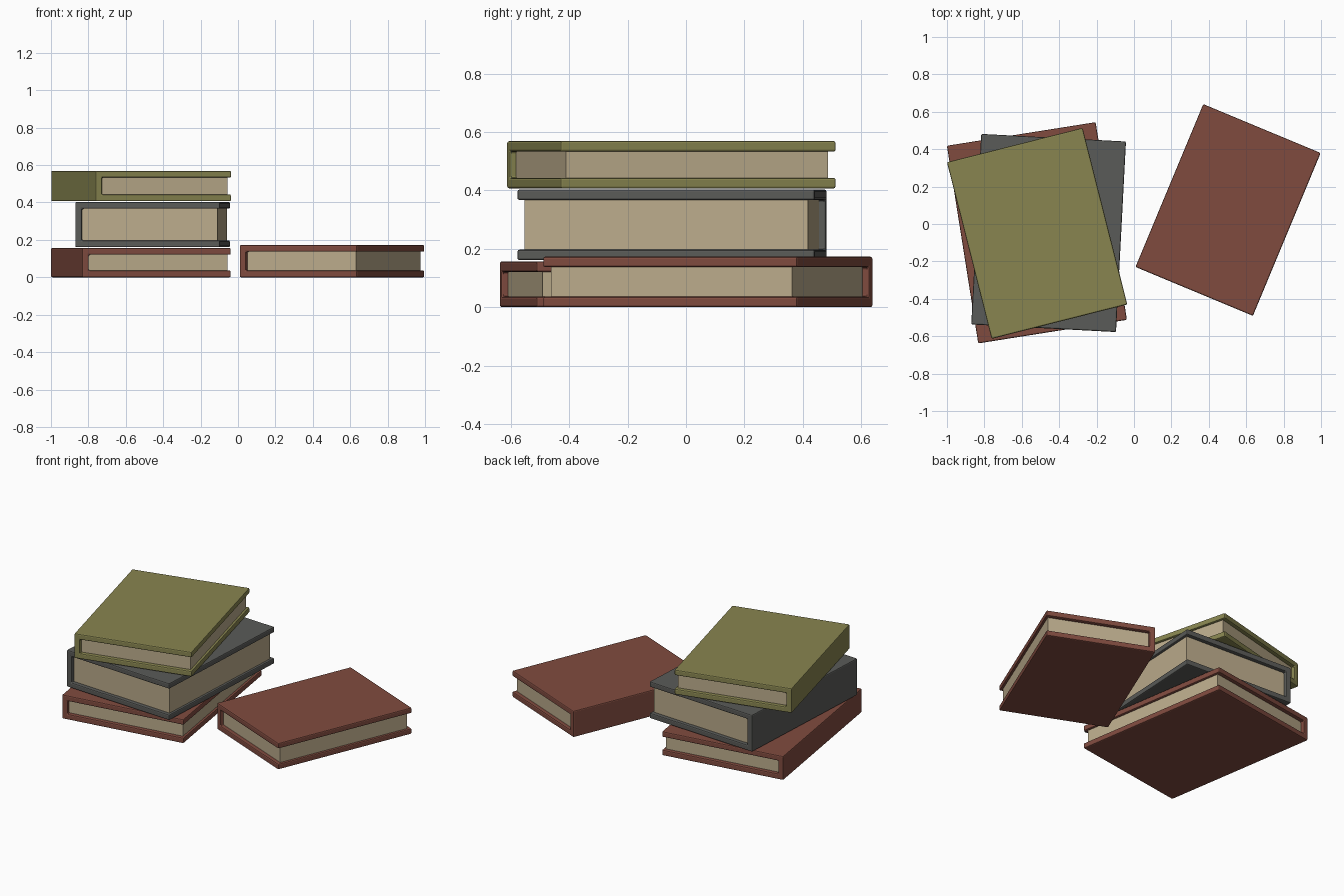
import bpy, bmesh, math

if "Cube" in bpy.data.objects:
    bpy.data.objects.remove(bpy.data.objects["Cube"])


def srgb(r, g, b):
    f = lambda c: c / 12.92 if c <= 0.04045 else ((c + 0.055) / 1.055) ** 2.4
    return tuple(f(v / 255) for v in (r, g, b)) + (1.0,)


def material(name, rgb):
    m = bpy.data.materials.new(name)
    m.diffuse_color = srgb(*rgb)
    m.use_nodes = True
    m.node_tree.nodes["Principled BSDF"].inputs["Base Color"].default_value = m.diffuse_color
    return m


RED = material("red cover", (128, 75, 63))
GREY = material("grey cover", (90, 91, 88))
OLIVE = material("olive cover", (136, 133, 80))
PAPER = material("paper", (188, 172, 140))

BOARD = 0.036      # cover board and spine thickness
FORE = 0.015       # page inset at the fore edge
ENDS = 0.024       # page inset at head and tail
BEVEL = 0.007


def prism(name, profile, y0, y1, mat, loc, angle, bevel):
    """Extrude an x-z profile along y."""
    bm = bmesh.new()
    face = bm.faces.new([bm.verts.new((x, y0, z)) for x, z in profile])
    ext = bmesh.ops.extrude_face_region(bm, geom=[face])
    verts = [v for v in ext["geom"] if isinstance(v, bmesh.types.BMVert)]
    bmesh.ops.translate(bm, verts=verts, vec=(0, y1 - y0, 0))
    bmesh.ops.recalc_face_normals(bm, faces=bm.faces)
    me = bpy.data.meshes.new(name)
    bm.to_mesh(me)
    bm.free()
    me.materials.append(mat)
    ob = bpy.data.objects.new(name, me)
    bpy.context.collection.objects.link(ob)
    ob.location = loc
    ob.rotation_euler.z = math.radians(angle)
    if bevel:
        mod = ob.modifiers.new("soft edges", "BEVEL")
        mod.width = bevel
        mod.segments = 2
        mod.limit_method = "ANGLE"
    return ob


def book(name, mat, x, y, z, w, l, h, angle):
    a, b, t = w / 2, l / 2, BOARD
    # C-shaped cover: two boards joined by the spine on the left
    cover = [(-a, 0), (a, 0), (a, t), (-a + t, t),
             (-a + t, h - t), (a, h - t), (a, h), (-a, h)]
    prism(name + "_cover", cover, -b, b, mat, (x, y, z), angle, BEVEL)
    # page block, slightly sunk into the cover
    e = 0.002
    x0, x1 = -a + t - e, a - FORE
    pages = [(x0, t - e), (x1, t - e), (x1, h - t + e), (x0, h - t + e)]
    prism(name + "_pages", pages, -b + ENDS, b - ENDS, PAPER, (x, y, z), angle, 0)


# stack of three and one lying beside it
book("bottom_book", RED, -0.519, -0.047, 0.0, 0.805, 1.07, 0.157, 9)
book("middle_book", GREY, -0.4565, -0.048, 0.161, 0.775, 1.02, 0.242, -3)
book("top_book", OLIVE, -0.518, -0.05, 0.407, 0.748, 0.974, 0.162, 14.2)
book("loose_book", RED, 0.503, 0.075, 0.0, 0.68, 0.943, 0.173, -22.6)
